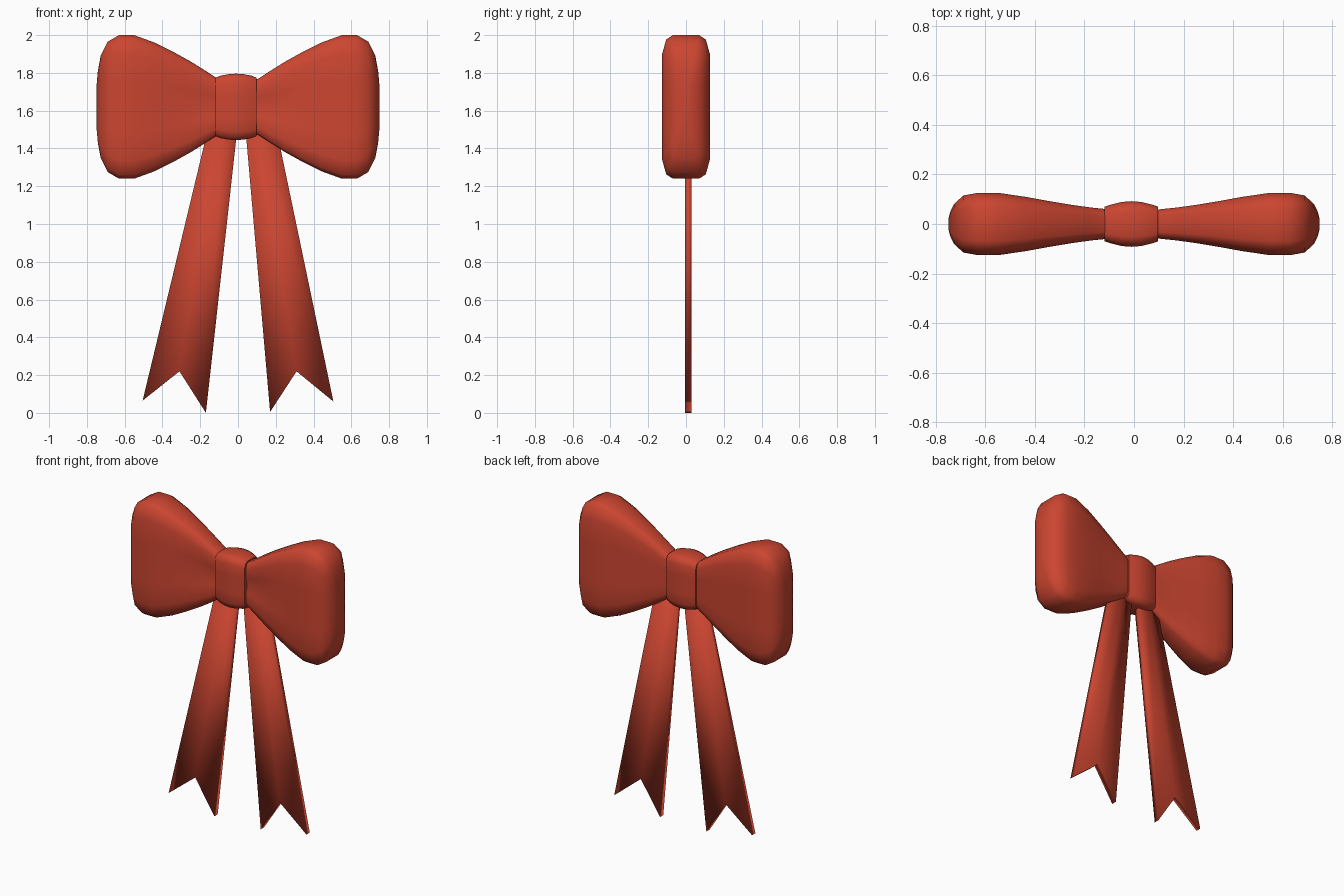
import bpy, bmesh, math

if "Cube" in bpy.data.objects:
    bpy.data.objects.remove(bpy.data.objects["Cube"], do_unlink=True)

RED = (0.60, 0.06, 0.03, 1)
red = bpy.data.materials.new("ribbon red")
red.use_nodes = True
red.diffuse_color = RED
bsdf = red.node_tree.nodes["Principled BSDF"]
bsdf.inputs["Base Color"].default_value = RED
bsdf.inputs["Roughness"].default_value = 0.6

CENTRE_Z = 1.62

# Rounded box cross-section, one quarter mirrored to a full loop (depth, height)
QUARTER = [(0.55, 1), (0.83, 0.94), (1, 0.74), (1, 0.35)]
HALF = [(0, 1)] + QUARTER + [(1, 0)] + [(d, -h) for d, h in reversed(QUARTER)] + [(0, -1)]
SECTION = HALF + [(-d, h) for d, h in reversed(HALF[1:-1])]


def finish(name, bm, sharp_angle=None):
    bmesh.ops.recalc_face_normals(bm, faces=bm.faces[:])
    mesh = bpy.data.meshes.new(name)
    bm.to_mesh(mesh)
    bm.free()
    mesh.materials.append(red)
    obj = bpy.data.objects.new(name, mesh)
    bpy.context.collection.objects.link(obj)
    bpy.ops.object.select_all(action='DESELECT')
    obj.select_set(True)
    bpy.context.view_layer.objects.active = obj
    if sharp_angle:
        bpy.ops.object.shade_smooth_by_angle(angle=math.radians(sharp_angle))
    else:
        bpy.ops.object.shade_smooth()
    return obj


def loft(name, stations, side=1, crease=False, sharp_angle=None):
    """Skin the cross-section through stations of (x, half height, half depth)."""
    bm = bmesh.new()
    rings = []
    for x, height, depth in stations:
        ring = []
        for d, h in SECTION:
            y = d * depth
            # Soft pinch in the front, fading away from the knot
            if crease and d < 0 and abs(h) < 0.3:
                y *= 1 - 0.3 * max(0, 1 - abs(x - 0.15) / 0.25)
            ring.append(bm.verts.new((side * x, y, CENTRE_Z + h * height)))
        rings.append(ring)
    n = len(SECTION)
    for a, b in zip(rings, rings[1:]):
        for i in range(n):
            j = (i + 1) % n
            bm.faces.new((a[i], a[j], b[j], b[i]))
    bm.faces.new(rings[0])
    bm.faces.new(rings[-1])
    return finish(name, bm, sharp_angle)


def tail(name, top, bottom):
    """Tapered strip with a notched end, given as left, middle, right points."""
    bm = bmesh.new()
    layers = []
    for y in (-0.005, 0.03):
        layers.append([[bm.verts.new((x, y, z)) for x, z in row] for row in (top, bottom)])
    for t, b in layers:
        for i in (0, 1):
            bm.faces.new((t[i], t[i + 1], b[i + 1], b[i]))
    front, back = [t + b[::-1] for t, b in layers]
    for i in range(6):
        j = (i + 1) % 6
        bm.faces.new((front[i], front[j], back[j], back[i]))
    return finish(name, bm)


# Puffed loops either side of the knot
LOOP = [(0.05, 0.13, 0.05), (0.11, 0.15, 0.06), (0.17, 0.19, 0.066),
        (0.25, 0.24, 0.077), (0.34, 0.29, 0.092), (0.44, 0.34, 0.11),
        (0.55, 0.38, 0.126), (0.63, 0.38, 0.126), (0.69, 0.345, 0.115),
        (0.727, 0.27, 0.08), (0.742, 0.19, 0.05), (0.75, 0.1, 0.02)]
for side, label in ((1, "left"), (-1, "right")):
    loft(label + "_loop", LOOP, side, crease=True)

# Band gathered around the middle
KNOT = [(-0.12, 0.14, 0.055), (-0.119, 0.155, 0.07), (-0.09, 0.166, 0.079),
        (-0.05, 0.173, 0.089), (-0.01, 0.176, 0.092), (0.03, 0.173, 0.089),
        (0.07, 0.166, 0.079), (0.097, 0.155, 0.07), (0.098, 0.14, 0.055)]
loft("knot", KNOT, sharp_angle=50)

# Hanging tails with notched ends
tail("left_tail", [(0.04, 1.5), (0.12, 1.5), (0.204, 1.5)],
     [(0.17, 0.005), (0.31, 0.22), (0.505, 0.06)])
tail("right_tail", [(-0.16, 1.5), (-0.08, 1.5), (-0.004, 1.5)],
     [(-0.505, 0.065), (-0.31, 0.22), (-0.17, 0.0)])
